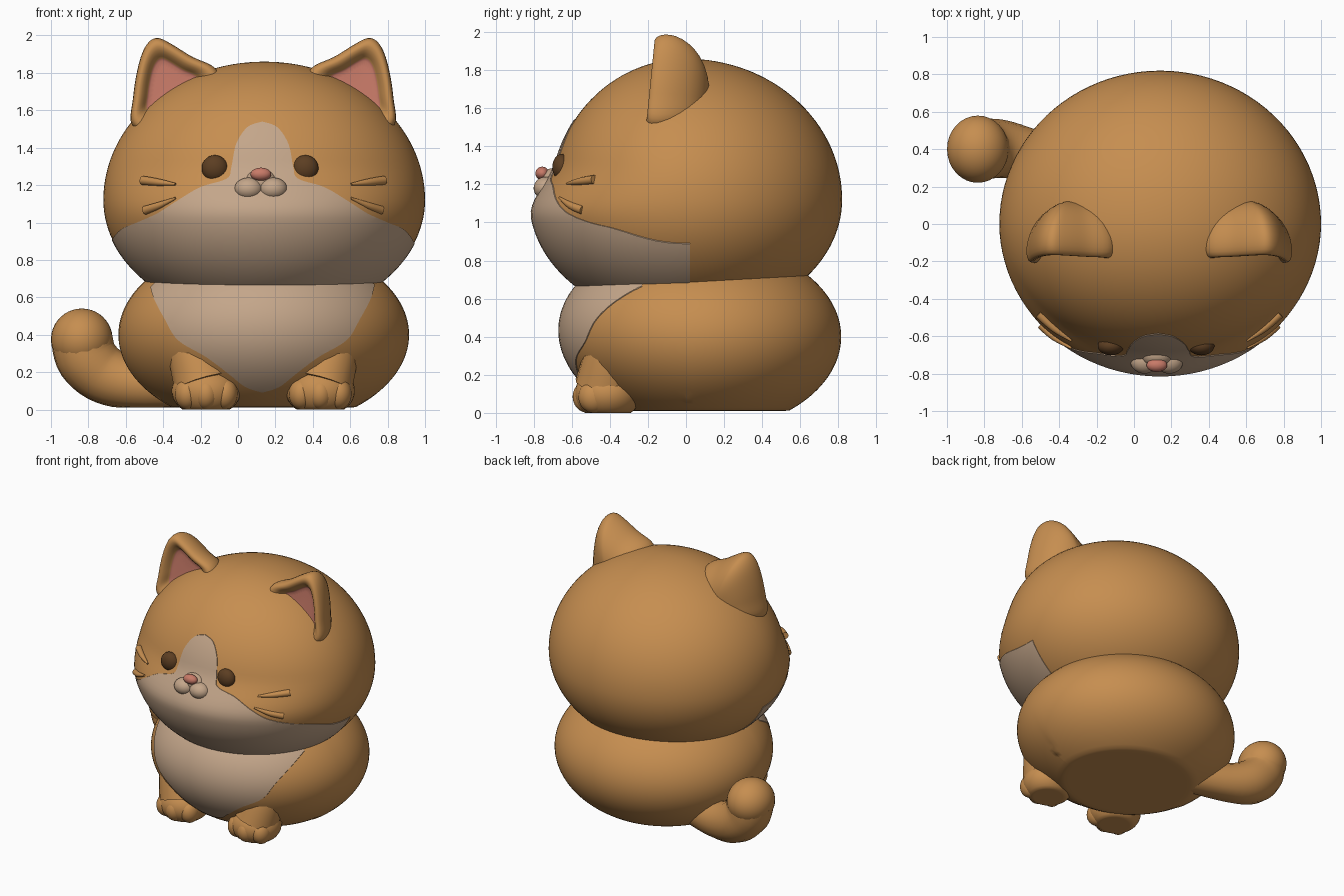
import bpy, bmesh
from math import sqrt, pi, sin, cos
from mathutils import Vector

if "Cube" in bpy.data.objects:
    bpy.data.objects.remove(bpy.data.objects["Cube"])

CX = 0.135                       # the body's own mirror plane; the tail sits off to one side
SIDES = (("left", 1), ("right", -1))


def material(name, rgb):
    m = bpy.data.materials.new(name)
    m.use_nodes = True
    m.diffuse_color = (*rgb, 1)
    m.node_tree.nodes["Principled BSDF"].inputs["Base Color"].default_value = (*rgb, 1)
    return m


ORANGE = material("ginger fur", (0.565, 0.27, 0.08))
CREAM = material("cream fur", (0.552, 0.381, 0.254))
PINK = material("pink skin", (0.578, 0.195, 0.138))
BROWN = material("dark brown eye", (0.107, 0.048, 0.016))


def finish(obj, angle=0.9):
    bpy.ops.object.select_all(action='DESELECT')
    obj.select_set(True)
    bpy.context.view_layer.objects.active = obj
    bpy.ops.object.shade_smooth_by_angle(angle=angle)
    return obj


def from_bmesh(name, bm, *mats):
    mesh = bpy.data.meshes.new(name)
    bm.to_mesh(mesh)
    bm.free()
    obj = bpy.data.objects.new(name, mesh)
    bpy.context.collection.objects.link(obj)
    for m in mats:
        mesh.materials.append(m)
    return obj


def ellipsoid(name, centre, radii, mat, segs=32, warp=None, floor=0.0, grow=0.0):
    """Scaled sphere, optionally warped, swollen a little and flattened on the floor."""
    bm = bmesh.new()
    bmesh.ops.create_uvsphere(bm, u_segments=segs, v_segments=segs * 2 // 3, radius=1)
    for v in bm.verts:
        p = Vector([c + r * k for c, r, k in zip(centre, radii, v.co)])
        v.co = warp(p) if warp else p
    bm.normal_update()
    for v in bm.verts:
        v.co += v.normal * grow
        v.co.z = max(v.co.z, floor)
    return finish(from_bmesh(name, bm, mat))


def spline(points, steps=5, closed=False):
    """Catmull-Rom curve through points of any dimension."""
    pts = [Vector(p) for p in points]
    n = len(pts)
    get = (lambda i: pts[i % n]) if closed else (lambda i: pts[min(max(i, 0), n - 1)])
    out = []
    for i in range(n if closed else n - 1):
        a, b, c, d = (get(i + k) for k in (-1, 0, 1, 2))
        for s in range(steps):
            t = s / steps
            out.append(0.5 * (2 * b + (c - a) * t + (2 * a - 5 * b + 4 * c - d) * t * t
                              + (3 * b - a - 3 * c + d) * t ** 3))
    return out if closed else out + [pts[-1]]


def tube(name, points, mat, floor=0.0):
    """Round tube through (x, y, z, radius) points."""
    curve = bpy.data.curves.new(name, 'CURVE')
    curve.dimensions = '3D'
    curve.bevel_depth = 1
    curve.bevel_resolution = 6
    curve.use_fill_caps = True
    pts = spline(points)
    line = curve.splines.new('POLY')
    line.points.add(len(pts) - 1)
    for p, q in zip(line.points, pts):
        p.co = (q[0], q[1], q[2], 1)
        p.radius = q[3]
    curve.materials.append(mat)
    obj = bpy.data.objects.new(name, curve)
    bpy.context.collection.objects.link(obj)
    bpy.ops.object.select_all(action='DESELECT')
    obj.select_set(True)
    bpy.context.view_layer.objects.active = obj
    bpy.ops.object.convert(target='MESH')
    obj = bpy.context.object
    for v in obj.data.vertices:
        v.co.z = max(v.co.z, floor)
    return finish(obj)


def crop(obj, half, centre_x, back_y):
    """Keep only what lies behind a mirrored front outline, back to back_y."""
    edge = spline(half)
    outline = [(centre_x + x, z) for x, z in edge]
    outline += [(centre_x - x, z) for x, z in reversed(edge) if x > 0.001]
    bm = bmesh.new()
    face = bm.faces.new([bm.verts.new((x, -1.2, z)) for x, z in outline])
    ext = bmesh.ops.extrude_face_region(bm, geom=[face])
    for v in ext["geom"]:
        if isinstance(v, bmesh.types.BMVert):
            v.co.y = back_y
    bmesh.ops.recalc_face_normals(bm, faces=bm.faces)
    cutter = from_bmesh("patch_cutter", bm)
    cutter.hide_render = True
    mod = obj.modifiers.new("crop", 'BOOLEAN')
    mod.operation, mod.solver, mod.object = 'INTERSECT', 'EXACT', cutter
    bpy.context.view_layer.objects.active = obj
    bpy.ops.object.modifier_apply(modifier=mod.name)
    bpy.data.objects.remove(cutter)
    finish(obj, 0.6)


# Head: wide ball, flatter below, with the face set back above the cheeks
def head_warp(p):
    if p.z < 1.12:
        p.z = 1.12 + (p.z - 1.12) * 0.865
    if p.y < 0:
        t = min(max((p.z - 1.02) / 0.3, 0), 1)
        p.y *= 1 - 0.135 * t * t * (3 - 2 * t)
    return p


def face_y(dx, z):
    """Depth of the face surface at an offset from the mirror plane."""
    k = (z - 1.12) / (0.74 if z > 1.12 else 0.64)
    y = -0.82 * sqrt(max(0, 1 - k * k - (dx / 0.86) ** 2))
    return head_warp(Vector((0, y, max(z, 1.12)))).y


HEAD = dict(centre=(0.14, 0, 1.12), radii=(0.86, 0.82, 0.74), segs=96, warp=head_warp)
ellipsoid("head", mat=ORANGE, **HEAD)
face_patch = ellipsoid("face_patch", mat=CREAM, grow=0.004, **HEAD)
crop(face_patch, [(0, 1.54), (.08, 1.51), (.14, 1.42), (.165, 1.3), (.19, 1.235), (.33, 1.19),
                  (.45, 1.12), (.56, 1.05), (.67, 1.0), (.76, .96), (.82, .88), (.88, .75),
                  (.88, .6)], 0.13, 0.02)


# Body: squat ball with a flat base
def body_warp(p):
    if p.y < 0:
        p.y -= 0.1 * (p.z - 0.4)
    return p


BODY = dict(centre=(0.1375, 0.075, 0.4), radii=(0.777, 0.74, 0.5), segs=96,
            warp=body_warp, floor=0.01)
ellipsoid("body", mat=ORANGE, **BODY)
chest_patch = ellipsoid("chest_patch", mat=CREAM, grow=0.004, **BODY)
crop(chest_patch, [(0, .09), (.09, .12), (.18, .19), (.3, .28), (.45, .37), (.52, .48),
                   (.59, .62), (.61, .76)], 0.13, -0.23)

# Tail: lies on the floor and curls up to a round tip
tube("tail", [(-.25, .28, .13, .12), (-.52, .36, .135, .135), (-.7, .4, .18, .155),
              (-.805, .4, .27, .165), (-.835, .4, .375, .165)], ORANGE, 0.01)
ellipsoid("tail_tip", (-.835, .4, .375), (.165, .18, .165), ORANGE)


# Ears: a cupped outline with a rounded back and a sunken pink inside
def ear(name, s):
    outline = spline([(.695, 1.5), (.70, 1.65), (.675, 1.82), (.635, 1.94), (.575, 1.992),
                      (.495, 1.96), (.375, 1.885), (.235, 1.81), (.235, 1.6), (.435, 1.45)],
                     3, True)
    inner, base = Vector((.505, 1.72)), Vector((.455, 1.62))
    # (pivot, scale, depth) from the pink floor, over the rim, to the back
    rings = [(inner, .5, -.125), (inner, .58, -.13), (inner, .66, -.165), (inner, .82, -.195),
             (inner, .95, -.185), (base, 1, -.14), (base, .98, -.08), (base, .88, -.01),
             (base, .7, .06), (base, .4, .115), (base, .1, .13)]
    bm = bmesh.new()
    loops = []
    for pivot, k, y in rings:
        flat = [pivot + (p - pivot) * k for p in outline]
        loops.append([bm.verts.new((CX + s * q.x, y + 0.1 * (q.y - 1.72), q.y)) for q in flat])
    n = len(outline)
    for r, (a, b) in enumerate(zip(loops, loops[1:])):
        for i in range(n):
            f = bm.faces.new((a[i], a[(i + 1) % n], b[(i + 1) % n], b[i]))
            f.material_index = int(r == 0)
    bm.faces.new(loops[0]).material_index = 1
    bm.faces.new(loops[-1])
    bmesh.ops.recalc_face_normals(bm, faces=bm.faces)
    obj = from_bmesh(name, bm, ORANGE, PINK)
    obj.modifiers.new("smooth", 'SUBSURF').levels = 1
    finish(obj, pi)


for side, s in SIDES:
    ear(side + "_ear", s)

    # Eyes and muzzle
    ellipsoid(side + "_eye", (0.118 + s * .242, -.652, 1.29), (.07, .05, .07), BROWN)
    ellipsoid(side + "_muzzle", (0.122 + s * .066, -.735, 1.18), (.075, .065, .06), CREAM)

    # Whiskers: short tapering ridges on each cheek
    for label, path in (("upper", [(.645, 1.225, .024), (.56, 1.215, .019), (.47, 1.205, .006)]),
                        ("lower", [(.63, 1.065, .024), (.56, 1.09, .019), (.47, 1.13, .006)])):
        tube(f"{side}_{label}_whisker",
             [(CX + s * dx, face_y(dx, z) - .006, z, r) for dx, z, r in path], ORANGE)

    # Front legs, paws and toes
    x = CX + s * .305
    tube(side + "_front_leg", [(x + s * .09, -.33, .5, .1), (x + s * .06, -.38, .32, .145),
                               (x + s * .01, -.42, .14, .165)], ORANGE)
    ellipsoid(side + "_paw", (x, -.41, .1), (.185, .175, .14), ORANGE)
    for i in (-1, 0, 1):
        ellipsoid(f"{side}_toe_{i + 2}", (x + i * .1, -.515 + .03 * abs(i), .085),
                  (.068, .08, .085), ORANGE)

# Nose and the bridge under it
ellipsoid("muzzle_bridge", (0.122, -.7, 1.215), (.085, .065, .07), CREAM)
ellipsoid("nose", (0.122, -.755, 1.258), (.055, .036, .035), PINK)
